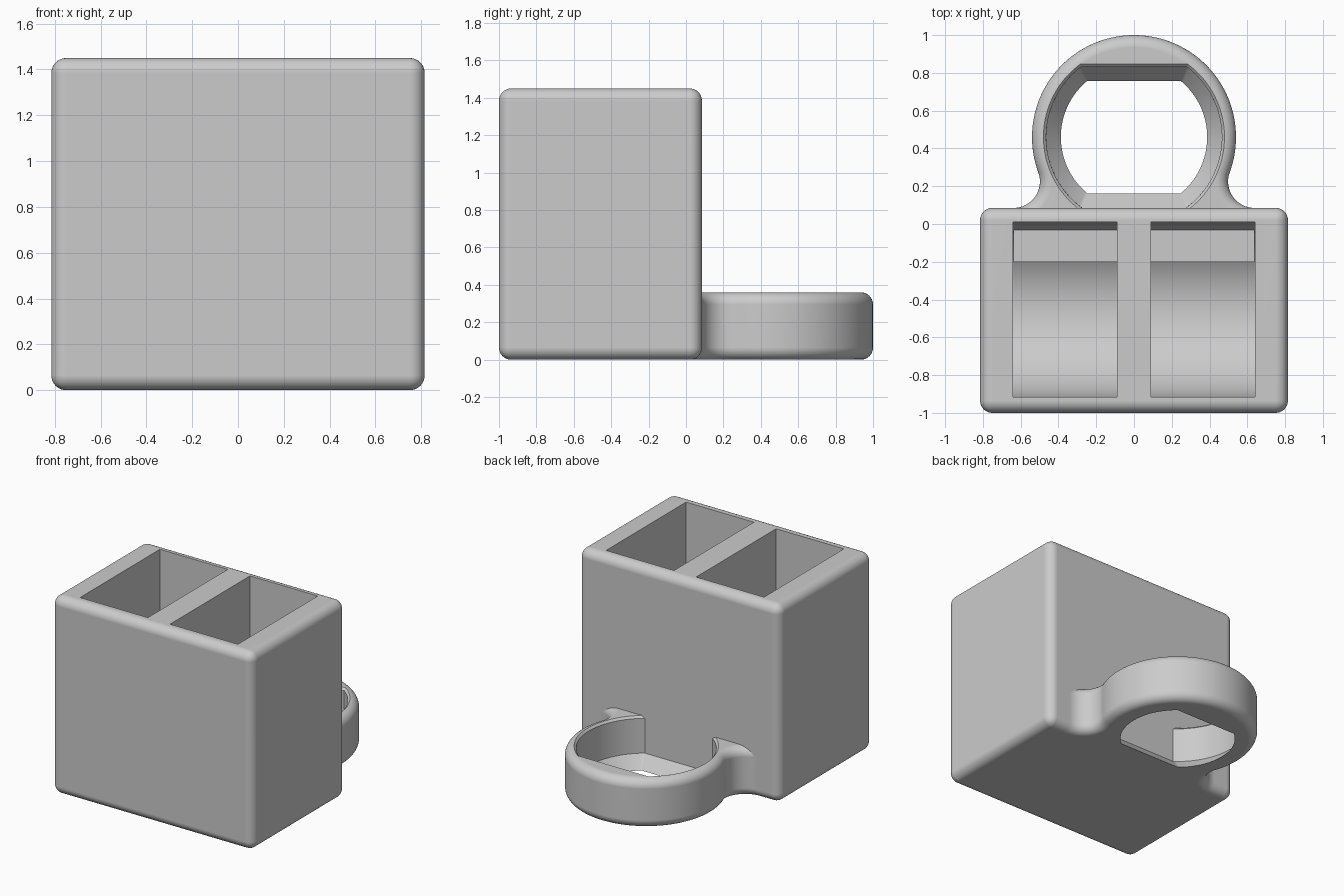
import bpy, bmesh, math

if "Cube" in bpy.data.objects:
    bpy.data.objects.remove(bpy.data.objects["Cube"], do_unlink=True)

HALF_W, FRONT, BACK, HEIGHT = 0.815, -1.0, 0.085, 1.45
ROUND = 0.065                       # edge rounding everywhere
RING_Y, RING_R, RING_H = 0.46, 0.54, 0.36
FILLET = 0.14                       # blend between ring and holder wall
STEPS = 8

grey = bpy.data.materials.new("plain grey")
grey.use_nodes = True
grey.diffuse_color = (0.6, 0.6, 0.6, 1)
grey.node_tree.nodes["Principled BSDF"].inputs["Base Color"].default_value = (0.6, 0.6, 0.6, 1)


def make_object(name, bm):
    bmesh.ops.recalc_face_normals(bm, faces=bm.faces)
    mesh = bpy.data.meshes.new(name)
    bm.to_mesh(mesh)
    bm.free()
    obj = bpy.data.objects.new(name, mesh)
    bpy.context.collection.objects.link(obj)
    mesh.materials.append(grey)
    return obj


def loft(name, sections):
    """Skin a closed solid through loops that have equal point counts."""
    bm = bmesh.new()
    loops = [[bm.verts.new(p) for p in s] for s in sections]
    n = len(loops[0])
    for a, b in zip(loops, loops[1:]):
        for i in range(n):
            j = (i + 1) % n
            bm.faces.new((a[i], a[j], b[j], b[i]))
    bm.faces.new(loops[0])
    bm.faces.new(loops[-1])
    return make_object(name, bm)


def combine(target, other, operation):
    mod = target.modifiers.new("combine", 'BOOLEAN')
    mod.object, mod.operation, mod.solver = other, operation, 'EXACT'
    bpy.context.view_layer.objects.active = target
    bpy.ops.object.modifier_apply(modifier=mod.name)
    bpy.data.objects.remove(other, do_unlink=True)


def arc(cx, cy, r, a, b, n):
    return [(cx + r * math.cos(a + (b - a) * i / n),
             cy + r * math.sin(a + (b - a) * i / n)) for i in range(n + 1)]


def mirrored(right):
    return right + [(-x, y) for x, y in reversed(right) if abs(x) > 1e-6]


# Rounded holder block
bm = bmesh.new()
bmesh.ops.create_cube(bm, size=1)
for v in bm.verts:
    v.co = (v.co.x * 2 * HALF_W,
            (FRONT + BACK) / 2 + v.co.y * (BACK - FRONT),
            (v.co.z + 0.5) * HEIGHT)
bmesh.ops.bevel(bm, geom=bm.edges[:], offset=ROUND, segments=STEPS,
                profile=0.5, affect='EDGES')
holder = make_object("holder", bm)

# Two round-bottomed pockets
POCKET_R = 0.4625
pocket_y = 0.01 - POCKET_R
profile = arc(pocket_y, 0.09 + POCKET_R, POCKET_R, -math.pi, 0, 48)
profile += [(0.01, 1.6), (0.01 - 2 * POCKET_R, 1.6)]
for x0, x1 in ((-0.64, -0.09), (0.09, 0.64)):
    cutter = loft("pocket_cutter", [[(x, y, z) for y, z in profile] for x in (x0, x1)])
    combine(holder, cutter, 'DIFFERENCE')

# Ring with concave blends; every level is an inward offset of one outline
blend_y = BACK + FILLET
blend_x = math.sqrt((RING_R + FILLET) ** 2 - (RING_Y - blend_y) ** 2)
lean = math.atan2(blend_y - RING_Y, blend_x)


def ring_outline(inset, z):
    right = [(blend_x, -0.2)]
    right += arc(blend_x, blend_y, FILLET + inset, -math.pi / 2, lean - math.pi, 16)
    right += arc(0, RING_Y, RING_R - inset, lean, math.pi / 2, 48)[1:]
    return [(x, y, z) for x, y in mirrored(right)]


levels = []
for i in range(STEPS + 1):
    t = math.pi / 2 * i / STEPS
    levels.append((ROUND * (1 - math.sin(t)), ROUND * (1 - math.cos(t))))
levels += [(d, RING_H - z) for d, z in reversed(levels)]
ring = loft("ring", [ring_outline(d, z) for d, z in levels])


# Ring opening: circle with two flats, narrowing at the base
def opening(z, r, front, back):
    right = arc(0, RING_Y, r, math.asin((front - RING_Y) / r),
                math.asin((back - RING_Y) / r), 48)
    return [(x, y, z) for x, y in mirrored(right)]


cutter = loft("opening_cutter", [
    opening(-0.02, 0.37, 0.18, 0.74),
    opening(0.09, 0.465, 0.085, 0.832),
    opening(0.11, 0.465, 0.068, 0.832),
    opening(0.345, 0.465, 0.068, 0.832),
    opening(0.38, 0.5, 0.068, 0.867)])
combine(ring, cutter, 'DIFFERENCE')
combine(holder, ring, 'UNION')

# Smooth rounded edges, crisp pockets and flats
bpy.ops.object.select_all(action='DESELECT')
holder.select_set(True)
bpy.context.view_layer.objects.active = holder
bpy.ops.object.shade_smooth_by_angle(angle=math.radians(30))
normals = holder.modifiers.new("even_normals", 'WEIGHTED_NORMAL')
normals.keep_sharp = True
